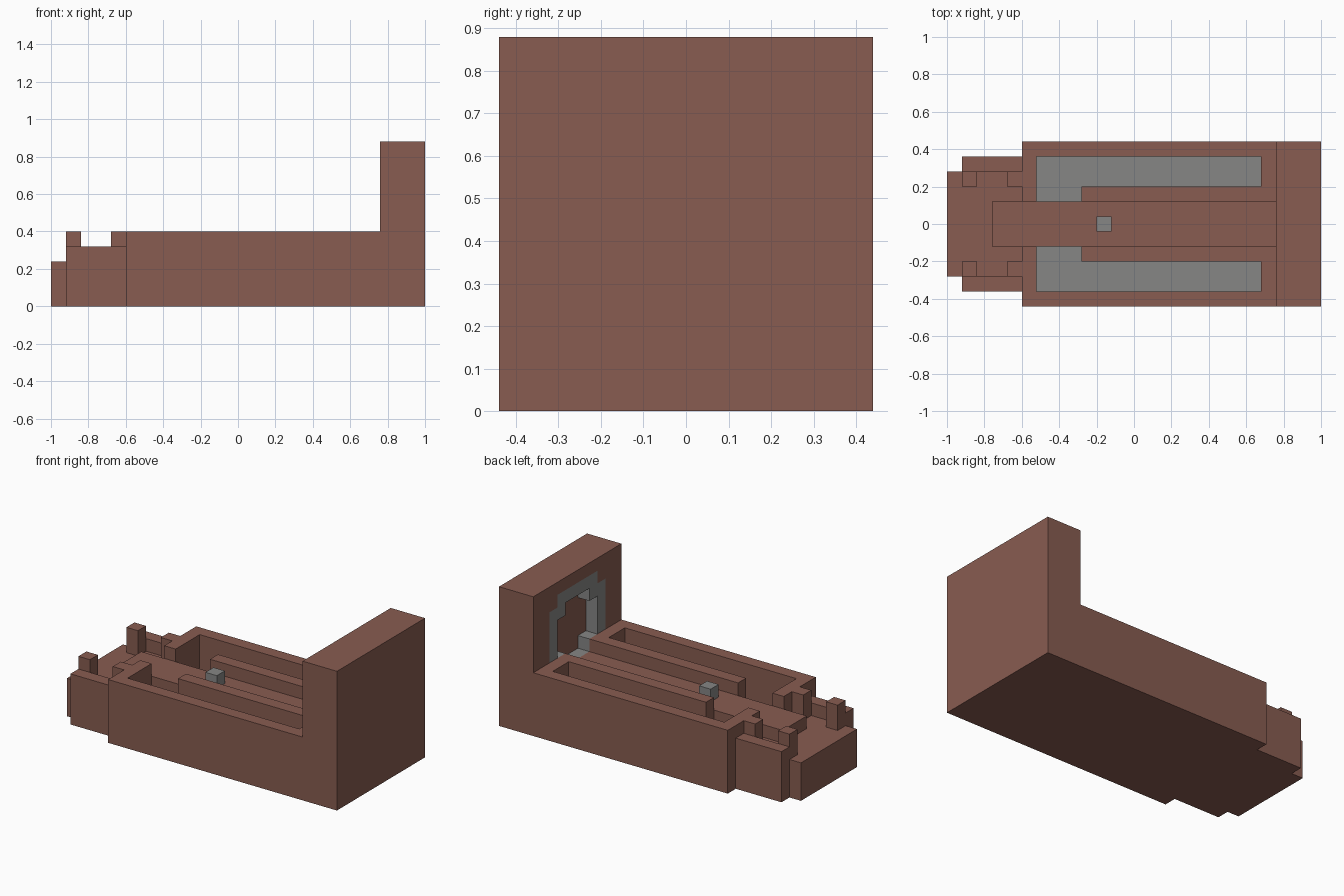
import bpy
import bmesh

cube = bpy.data.objects.get("Cube")
if cube:
    bpy.data.objects.remove(cube, do_unlink=True)


def material(name, rgb):
    mat = bpy.data.materials.new(name)
    mat.use_nodes = True
    color = (*rgb, 1)
    mat.diffuse_color = color
    bsdf = next(n for n in mat.node_tree.nodes if n.type == 'BSDF_PRINCIPLED')
    bsdf.inputs["Base Color"].default_value = color
    return mat


BROWN = material("warm brown", (0.246, 0.107, 0.082))
GREY = material("stone grey", (0.24, 0.24, 0.235))


def add_object(name, bm, mats):
    bmesh.ops.recalc_face_normals(bm, faces=bm.faces)
    mesh = bpy.data.meshes.new(name)
    bm.to_mesh(mesh)
    bm.free()
    for m in mats:
        mesh.materials.append(m)
    obj = bpy.data.objects.new(name, mesh)
    bpy.context.collection.objects.link(obj)
    return obj


def prism(name, outline, axis, low, high, mats=(BROWN,)):
    """Extrude a 2D outline along y or z."""
    bm = bmesh.new()
    place = {'y': lambda a, b: (a, low, b), 'z': lambda a, b: (a, b, low)}[axis]
    face = bm.faces.new([bm.verts.new(place(a, b)) for a, b in outline])
    new = bmesh.ops.extrude_face_region(bm, geom=[face])["geom"]
    verts = [v for v in new if isinstance(v, bmesh.types.BMVert)]
    step = (0, high - low, 0) if axis == 'y' else (0, 0, high - low)
    bmesh.ops.translate(bm, verts=verts, vec=step)
    return add_object(name, bm, mats)


def box(name, x, y, z, mat=BROWN):
    outline = [(x[0], y[0]), (x[1], y[0]), (x[1], y[1]), (x[0], y[1])]
    return prism(name, outline, 'z', z[0], z[1], (mat,))


def sides(name, x, y, z, mat=BROWN):
    """A pair of boxes mirrored across the long axis."""
    box("left_" + name, x, y, z, mat)
    box("right_" + name, x, (-y[1], -y[0]), z, mat)


# Main body with its tall end wall
body = prism("body", [(-.6, 0), (1, 0), (1, .88), (.76, .88), (.76, .4), (-.6, .4)],
             'y', -.44, .44, (BROWN, GREY))

# Cutters: sunken walkway, stepped arch, arch foot, two L-shaped troughs
cutters = [
    box("walkway_cutter", (-.7, .84), (-.12, .12), (.32, .6)),
    box("arch_cutter", (.7, .84), (-.28, .28), (.4, .72)),
    box("arch_top_cutter", (.7, .84), (-.2, .2), (.6, .8)),
    box("arch_foot_cutter", (.76, .84), (-.2, .2), (.24, .5)),
]
trough = [(-.52, .12), (-.28, .12), (-.28, .2), (.68, .2), (.68, .36), (-.52, .36)]
for s in (1, -1):
    cutters.append(prism("trough_cutter", [(a, s * b) for a, b in trough], 'z', .08, .6))

for cutter in cutters:
    cutter.hide_render = True
    mod = body.modifiers.new("cut", 'BOOLEAN')
    mod.operation = 'DIFFERENCE'
    mod.solver = 'EXACT'
    mod.object = cutter

# Bake the cuts, remove the cutters
bpy.context.view_layer.update()
graph = bpy.context.evaluated_depsgraph_get()
baked = bpy.data.meshes.new_from_object(body.evaluated_get(graph))
body.modifiers.clear()
body.data = baked
for cutter in cutters:
    bpy.data.objects.remove(cutter, do_unlink=True)

# Grey trough floors
baked.materials.clear()
baked.materials.append(BROWN)
baked.materials.append(GREY)
for p in baked.polygons:
    p.material_index = int(p.normal.z > .9 and p.center.z < .1)

# Stone arch set into the end wall
depth = (.76, .84)
sides("arch_leg", depth, (.2, .28), (.4, .72), GREY)
sides("arch_upper_corner", depth, (.12, .2), (.64, .72), GREY)
sides("arch_lower_corner", depth, (.12, .2), (.32, .4), GREY)
box("arch_lintel", depth, (-.2, .2), (.72, .8), GREY)
box("arch_sill", depth, (-.2, .2), (.24, .32), GREY)

# Small block on the walkway
box("walkway_block", (-.2, -.12), (-.04, .04), (.32, .4), GREY)

# Stepped entrance
box("entrance_floor", (-1, -.6), (-.28, .28), (0, .24))
box("entrance_step", (-.76, -.6), (-.12, .12), (.24, .32))
sides("entrance_wall", (-.92, -.6), (.28, .36), (0, .32))
sides("outer_post", (-.92, -.84), (.2, .28), (.24, .4))
sides("inner_post", (-.68, -.6), (.2, .28), (.24, .4))
